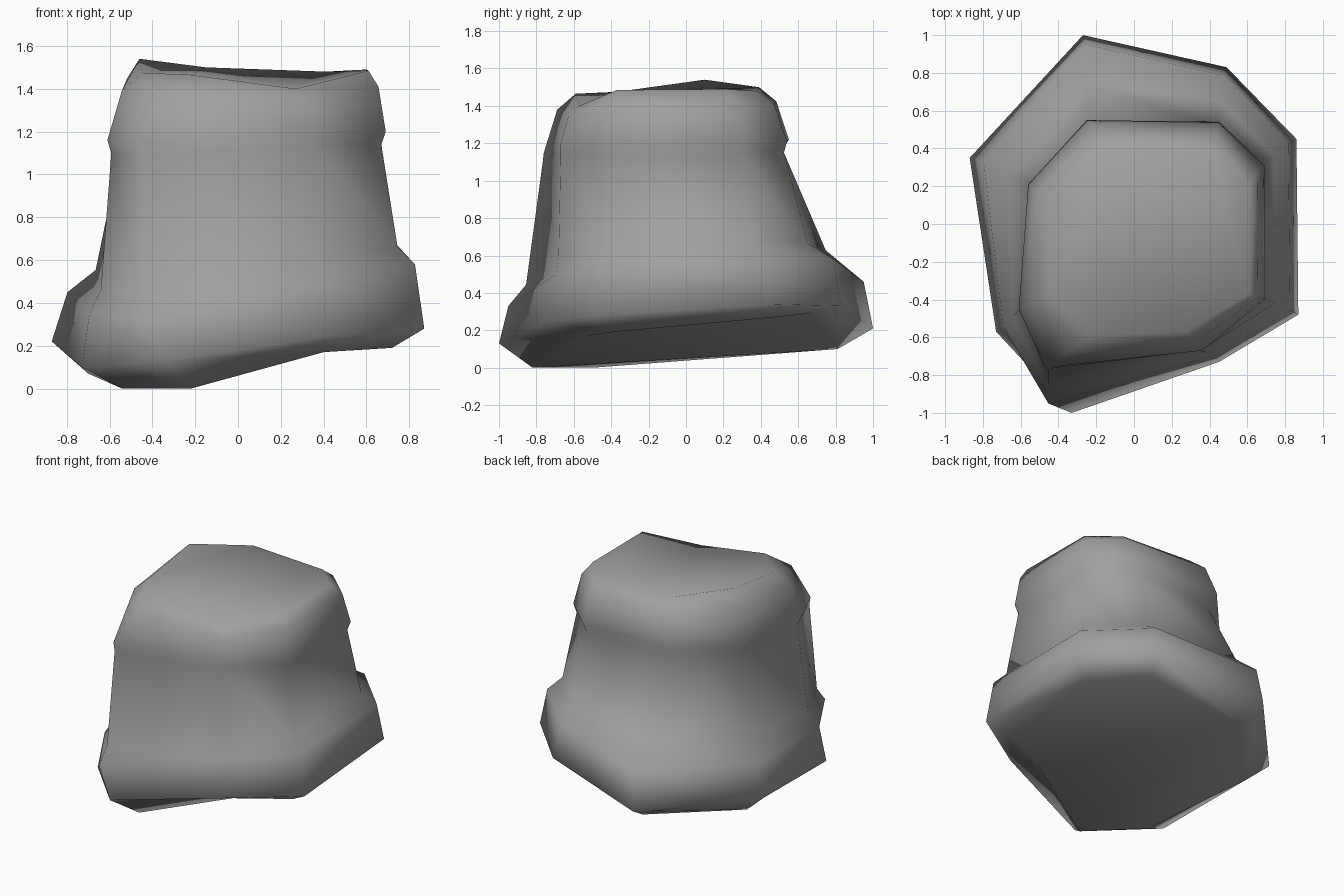
import bpy
import bmesh
from mathutils import Vector

if "Cube" in bpy.data.objects:
    bpy.data.objects.remove(bpy.data.objects["Cube"], do_unlink=True)

# Corner names, counter to the clock's turn seen from below, starting at the back
BACK_RIGHT, BACK_LEFT, LEFT_BACK, LEFT_FRONT = range(4)
FRONT_LEFT, FRONT_RIGHT, RIGHT_FRONT, RIGHT_BACK = range(4, 8)


def make_material(name, value):
    mat = bpy.data.materials.new(name)
    mat.use_nodes = True
    colour = (value, value, value, 1)
    mat.diffuse_color = colour
    mat.node_tree.nodes["Principled BSDF"].inputs["Base Color"].default_value = colour
    return mat


def outline(*points):
    return [Vector(p) for p in points]


def resize(ring, scale, lift):
    """Scale an outline sideways and move it vertically."""
    return [Vector((p.x * scale, p.y * scale, p.z + lift)) for p in ring]


def blend(lower, upper, sideways, height):
    """Make an outline between two others, with separate amounts for height."""
    result = []
    for a, b in zip(lower, upper):
        p = a.lerp(b, sideways)
        p.z = a.z + (b.z - a.z) * height
        result.append(p)
    return result


def nudge(ring, corner, *offset):
    """Shift one worn corner of an outline."""
    ring[corner] += Vector(offset)


def close_end(bm, loop):
    """Fill an outline with strips running across from front to back."""
    strips = ((RIGHT_FRONT, RIGHT_BACK, BACK_RIGHT),
              (FRONT_RIGHT, RIGHT_FRONT, BACK_RIGHT),
              (FRONT_LEFT, FRONT_RIGHT, BACK_RIGHT, BACK_LEFT),
              (LEFT_FRONT, FRONT_LEFT, BACK_LEFT, LEFT_BACK))
    for strip in strips:
        bm.faces.new([loop[i] for i in strip])


def skin_rings(name, rings, material):
    """Join eight-cornered outlines into one closed, smooth-shaded stone."""
    bm = bmesh.new()
    loops = [[bm.verts.new(p) for p in ring] for ring in rings]
    for low, high in zip(loops, loops[1:]):
        for i in range(len(low)):
            j = (i + 1) % len(low)
            bm.faces.new((low[i], low[j], high[j], high[i]))
    close_end(bm, loops[0])
    close_end(bm, loops[-1])
    bmesh.ops.recalc_face_normals(bm, faces=bm.faces)
    for face in bm.faces:
        face.smooth = True
    mesh = bpy.data.meshes.new(name)
    bm.to_mesh(mesh)
    bm.free()
    mesh.materials.append(material)
    obj = bpy.data.objects.new(name, mesh)
    bpy.context.collection.objects.link(obj)


# Sloping underside of the foot
base = outline((-.22, .81, .1), (.42, .67, .29), (.74, .37, .26), (.72, -.4, .19),
               (.4, -.53, .17), (-.22, -.82, 0), (-.54, -.5, 0), (-.7, .3, .07))

# Widest line of the foot, and the shoulder above it
foot = outline((-.27, 1, .21), (.49, .83, .33), (.86, .45, .34), (.87, -.48, .28),
               (.45, -.73, .25), (-.33, -1, .13), (-.73, -.57, .1), (-.87, .35, .22))
shoulder = resize(foot, .95, .25)
nudge(shoulder, FRONT_RIGHT, -.14, 0, -.05)
nudge(shoulder, RIGHT_BACK, .03, 0, -.02)
nudge(shoulder, LEFT_FRONT, 0, 0, .05)

# Collar near the top, with a slightly narrower neck under it
collar = outline((-.25, .55, 1.22), (.45, .54, 1.21), (.69, .31, 1.2), (.69, -.4, 1.2),
                 (.36, -.67, 1.2), (-.47, -.76, 1.15), (-.61, -.45, 1.16), (-.56, .21, 1.2))
neck = resize(collar, .97, -.06)
nudge(neck, BACK_RIGHT, 0, -.05, -.05)
nudge(neck, FRONT_LEFT, 0, -.02, 0)
nudge(neck, FRONT_RIGHT, 0, -.03, 0)

# Foot of the straight wall
waist = blend(shoulder, neck, .52, .15)
nudge(waist, BACK_RIGHT, 0, .04, .07)

# Uneven top and its rounded edge
crown = outline((-.15, .39, 1.5), (.41, .38, 1.48), (.6, .21, 1.49), (.61, -.37, 1.485),
                (.27, -.57, 1.4), (-.22, -.59, 1.465), (-.45, -.37, 1.475), (-.46, .1, 1.54))
edge = blend(collar, crown, .42, .73)

stone = make_material("stone grey", .35)
skin_rings("stone_pillar", [base, foot, shoulder, waist, neck, collar, edge, crown], stone)
